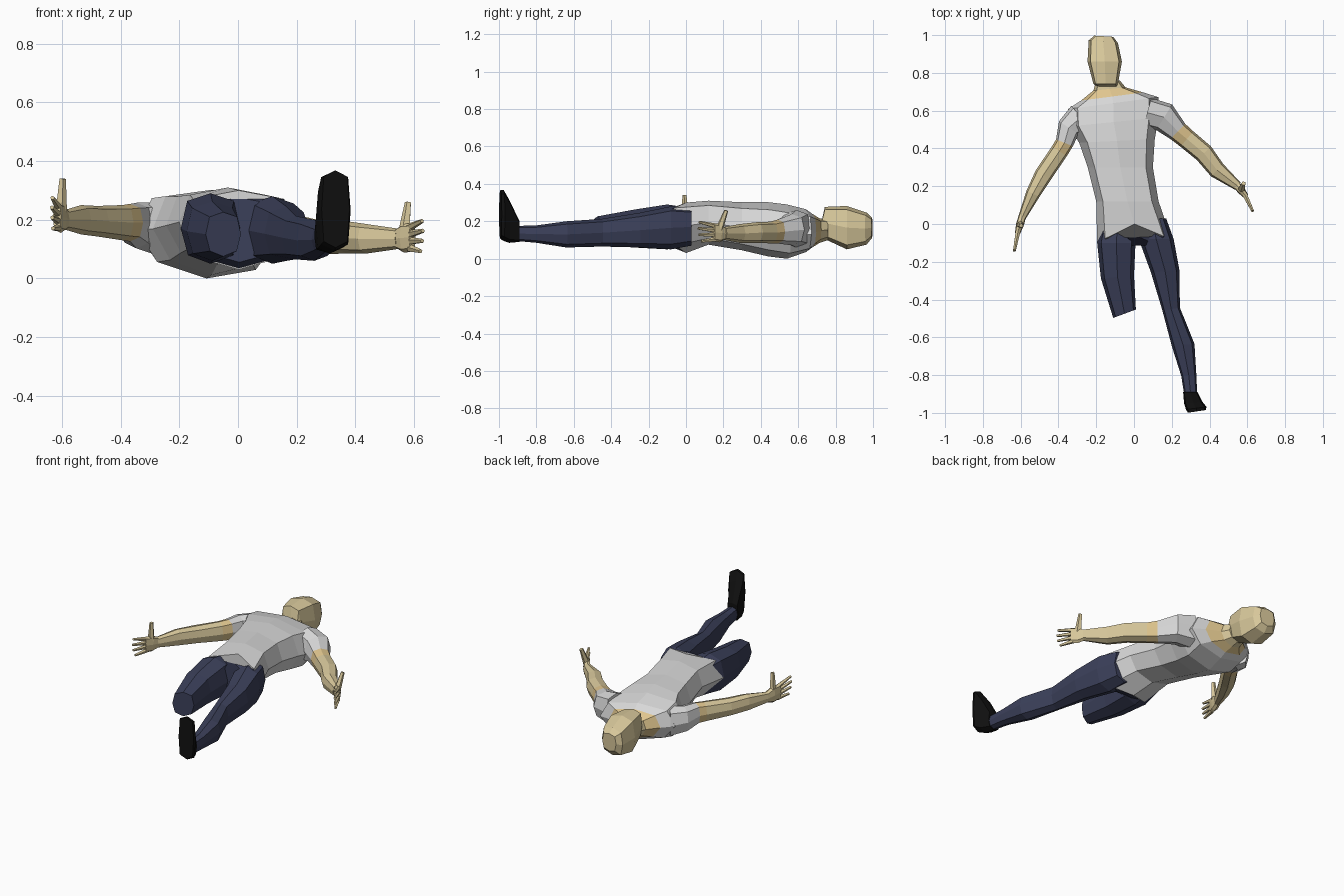
import bpy, bmesh, math
from mathutils import Vector

def material(name, rgb):
    m = bpy.data.materials.new(name)
    m.diffuse_color = (*rgb, 1)
    return m

SKIN = material("skin", (0.69, 0.58, 0.33))
WARM = material("warm skin", (0.74, 0.56, 0.27))
SHIRT = material("light grey shirt", (0.69, 0.69, 0.69))
PANTS = material("navy trousers", (0.043, 0.05, 0.10))
SHOE = material("black shoe", (0.005, 0.005, 0.005))

def finish(name, bm, mats):
    bmesh.ops.recalc_face_normals(bm, faces=bm.faces)
    me = bpy.data.meshes.new(name)
    bm.to_mesh(me)
    bm.free()
    for m in mats:
        me.materials.append(m)
    ob = bpy.data.objects.new(name, me)
    bpy.context.collection.objects.link(ob)
    return ob

def ring(c, side, rz, bow=0, top=0.7, low=0.8):
    """Eight-sided section; bow shifts its sides along y."""
    pts = []
    for i in range(8):
        a = i * math.pi / 4
        k = top if i <= 4 else low
        u, v = [math.copysign(abs(t) ** k, t) if abs(t) > 1e-6 else 0
                for t in (math.cos(a), math.sin(a))]
        pts.append(Vector(c) + Vector(side) * u + Vector((0, bow * abs(u), v * rz)))
    return pts

def add_loft(bm, rings, seg=None):
    rows = [[bm.verts.new(p) for p in r] for r in rings]
    seg = seg or [0] * (len(rows) - 1)
    for s, (a, b) in enumerate(zip(rows, rows[1:])):
        for i in range(8):
            j = (i + 1) % 8
            bm.faces.new((a[i], a[j], b[j], b[i])).material_index = seg[s]
    bm.faces.new(rows[0]).material_index = seg[0]
    bm.faces.new(rows[-1]).material_index = seg[-1]

def box_loft(name, rows, mats, seg=None, top=0.7, low=0.8):
    """Rows of y, x range, z range, bow, skew, roll."""
    bm = bmesh.new()
    rings = []
    for y, x0, x1, z0, z1, bow, skew, roll in rows:
        w = (x1 - x0) / 2
        rings.append(ring(((x0 + x1) / 2, y, (z0 + z1) / 2),
                          (w, w * skew, w * roll), (z1 - z0) / 2, bow, top, low))
    add_loft(bm, rings, seg)
    return finish(name, bm, mats)

def path_rings(path):
    """Rows of x, y, z, half width, half height along a limb."""
    rings = []
    for i, (x, y, z, w, h) in enumerate(path):
        a, b = path[max(i - 1, 0)], path[min(i + 1, len(path) - 1)]
        side = Vector((b[1] - a[1], a[0] - b[0], 0)).normalized() * w
        rings.append(ring((x, y, z), side, h))
    return rings

def limb(name, path, mats, seg=None):
    bm = bmesh.new()
    add_loft(bm, path_rings(path), seg)
    return finish(name, bm, mats)

# Shirt and neck
box_loft("torso", [
    (0.76, -0.20, -0.075, 0.10, 0.21, 0, 0, 0),
    (0.715, -0.215, -0.045, 0.085, 0.215, 0, 0.1, 0),
    (0.675, -0.28, 0.05, 0.06, 0.24, 0, 0.13, -0.05),
    (0.64, -0.35, 0.13, 0.035, 0.265, 0, 0.13, -0.08),
    (0.54, -0.345, 0.13, 0.0, 0.29, 0, 0.1, -0.08),
    (0.44, -0.29, 0.11, 0.012, 0.302, 0, 0.05, -0.06),
    (0.30, -0.245, 0.10, 0.045, 0.302, 0, 0, -0.04),
    (0.12, -0.20, 0.13, 0.075, 0.31, 0, 0, 0),
    (0.0, -0.195, 0.20, 0.03, 0.30, -0.09, 0.04, 0)],
    [SKIN, WARM, SHIRT], [0, 1, 2, 2, 2, 2, 2, 2], low=1.0)

# Head
box_loft("head", [
    (0.725, -0.19, -0.085, 0.115, 0.20, 0, 0, 0),
    (0.742, -0.215, -0.085, 0.105, 0.277, 0, 0, 0),
    (0.86, -0.246, -0.064, 0.05, 0.282, 0, 0, 0),
    (0.965, -0.24, -0.085, 0.075, 0.247, 0, -0.1, 0),
    (0.994, -0.21, -0.11, 0.11, 0.22, 0, -0.06, 0)], [SKIN], top=0.55, low=0.65)

# Trousers: seat, cut-off leg and full leg
box_loft("trouser_seat", [
    (0.0, -0.194, 0.199, 0.032, 0.299, -0.09, 0.04, 0),
    (-0.06, -0.16, 0.17, 0.055, 0.275, -0.07, 0, 0)], [PANTS], low=1.0)
box_loft("short_leg", [
    (0.03, -0.17, 0.0, 0.07, 0.27, 0, 0, 0),
    (-0.10, -0.195, 0.008, 0.05, 0.29, 0, 0, 0),
    (-0.28, -0.175, 0.0, 0.06, 0.262, 0, 0.1, 0),
    (-0.475, -0.11, 0.01, 0.075, 0.226, 0, 0.37, 0)], [PANTS])
box_loft("long_leg", [
    (0.03, 0.02, 0.17, 0.07, 0.27, 0, 0, 0),
    (-0.08, 0.025, 0.21, 0.05, 0.28, 0, 0, 0),
    (-0.25, 0.09, 0.24, 0.06, 0.245, 0, 0.1, 0),
    (-0.45, 0.15, 0.243, 0.065, 0.213, 0, 0.15, 0),
    (-0.64, 0.20, 0.32, 0.06, 0.20, 0, 0.1, 0),
    (-0.80, 0.25, 0.33, 0.085, 0.178, 0, 0.1, 0),
    (-0.91, 0.267, 0.335, 0.095, 0.175, 0, 0, 0)], [PANTS])

# Shoe with its sole facing the front
box_loft("shoe", [
    (-0.89, 0.26, 0.337, 0.09, 0.20, 0, 0, 0),
    (-0.945, 0.265, 0.362, 0.085, 0.315, 0, 0.08, 0),
    (-0.975, 0.275, 0.384, 0.095, 0.367, 0, 0.12, 0),
    (-0.992, 0.285, 0.38, 0.105, 0.368, 0, 0.15, 0)], [SHOE], top=0.5, low=0.5)

# Arms with short sleeves
limb("left_arm", [
    (-0.28, 0.565, 0.17, 0.08, 0.09), (-0.345, 0.51, 0.18, 0.062, 0.078),
    (-0.368, 0.43, 0.19, 0.048, 0.064), (-0.395, 0.385, 0.19, 0.047, 0.06),
    (-0.48, 0.26, 0.195, 0.047, 0.052), (-0.535, 0.16, 0.20, 0.038, 0.05),
    (-0.595, 0.03, 0.20, 0.02, 0.032)], [SHIRT, WARM, SKIN], [0, 0, 1, 2, 2, 2])
limb("right_arm", [
    (0.07, 0.59, 0.16, 0.08, 0.10), (0.16, 0.565, 0.155, 0.08, 0.083),
    (0.232, 0.49, 0.145, 0.056, 0.064), (0.28, 0.45, 0.14, 0.053, 0.058),
    (0.37, 0.375, 0.14, 0.052, 0.055), (0.44, 0.285, 0.135, 0.046, 0.05),
    (0.55, 0.20, 0.135, 0.024, 0.034)], [SHIRT, WARM, SKIN], [0, 0, 1, 2, 2, 2])

def digit(bm, a, b, r):
    a, b = Vector(a), Vector(b)
    d = b - a
    m = d.to_track_quat('Z', 'Y').to_matrix().to_4x4()
    m.translation = (a + b) / 2
    bmesh.ops.create_cone(bm, cap_ends=True, segments=5, radius1=r,
                          radius2=r * 0.55, depth=d.length, matrix=m)

def hand(name, wrist, knuckle, tip, thumb):
    bm = bmesh.new()
    w, k, t = Vector(wrist), Vector(knuckle), Vector(tip)
    mid = (w + k) / 2
    add_loft(bm, path_rings([(*w, 0.02, 0.032), (*mid, 0.021, 0.05), (*k, 0.014, 0.048)]))
    for i in range(4):  # fanned fingers
        f = i - 1.5
        reach = (0.78, 0.95, 1.0, 0.93)[i]
        root = k + Vector((0, 0, f * 0.024)) + (w - k) * 0.15
        end = k + (t - k) * reach + Vector((0, 0, f * 0.034))
        digit(bm, root, end, 0.0135)
    digit(bm, mid + Vector((0, 0, 0.02)), thumb, 0.021)
    return finish(name, bm, [SKIN])

# Open hands with raised thumbs
hand("left_hand", (-0.59, 0.045, 0.20), (-0.617, -0.05, 0.21),
     (-0.634, -0.145, 0.225), (-0.598, -0.008, 0.34))
hand("right_hand", (0.54, 0.21, 0.135), (0.594, 0.147, 0.14),
     (0.63, 0.065, 0.145), (0.58, 0.215, 0.258))
